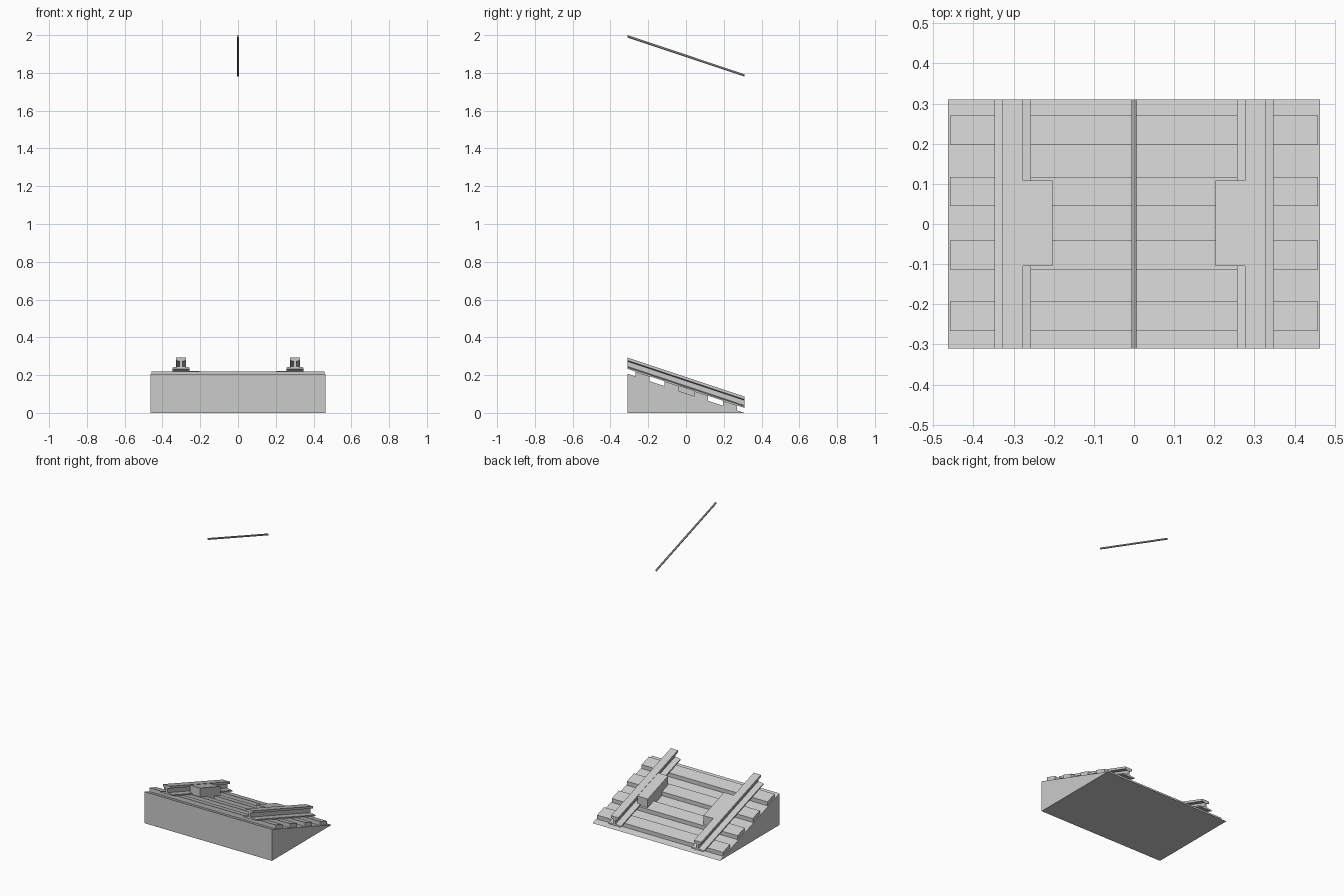
import bpy, bmesh, math

if "Cube" in bpy.data.objects:
    bpy.data.objects.remove(bpy.data.objects["Cube"])

Y = 0.31            # half length of the piece
RISE = 0.207        # height of the slope at the front
SLOPE = RISE / (2 * Y)


def make_object(name, verts, faces):
    mesh = bpy.data.meshes.new(name)
    mesh.from_pydata(verts, [], faces)
    bm = bmesh.new()
    bm.from_mesh(mesh)
    bmesh.ops.recalc_face_normals(bm, faces=bm.faces)
    bm.to_mesh(mesh)
    bm.free()
    obj = bpy.data.objects.new(name, mesh)
    bpy.context.collection.objects.link(obj)
    return obj


def sloped_prism(name, profile, y0=-Y, y1=Y):
    """Sweep an (x, height above slope) profile down the slope, with upright ends."""
    n = len(profile)
    verts = [(x, y, h + SLOPE * (Y - y)) for y in (y0, y1) for x, h in profile]
    faces = [(i, (i + 1) % n, n + (i + 1) % n, n + i) for i in range(n)]
    faces += [tuple(range(n)), tuple(range(n, 2 * n))]
    return make_object(name, verts, faces)


def rect(x0, x1, h0, h1):
    return [(x0, h0), (x1, h0), (x1, h1), (x0, h1)]


# Wedge-shaped track bed
W = 0.464
make_object("track_bed",
            [(x, y, z) for x in (-W, W) for y, z in ((-Y, 0), (Y, 0), (-Y, RISE))],
            [(0, 1, 2), (3, 4, 5), (0, 1, 4, 3), (1, 2, 5, 4), (2, 0, 3, 5)])

# Four sleepers across the bed
for i, yc in enumerate((-0.23, -0.077, 0.081, 0.2335)):
    sloped_prism(f"sleeper_{i + 1}", rect(-0.458, 0.458, -0.004, 0.026),
                 yc - 0.0365, yc + 0.0365)

# Rails with foot, web and head, and a box on the inner side of each
half = [(0.045, 0.026), (0.045, 0.034), (0.007, 0.039), (0.007, 0.066),
        (0.026, 0.071), (0.026, 0.086)]
rail = half + [(-x, h) for x, h in reversed(half)]
for side, s in (("left", -1), ("right", 1)):
    sloped_prism(f"rail_{side}", [(s * 0.302 + x, h) for x, h in rail])
    sloped_prism(f"inner_box_{side}", rect(s * 0.203, s * 0.276, -0.004, 0.084),
                 -0.105, 0.108)

# Overhead wire
R = 0.0063
wire_z = 2.0 - RISE - R
sloped_prism("overhead_wire",
             [(R * math.cos(a), wire_z + R * math.sin(a))
              for a in (math.tau * k / 8 for k in range(8))])
